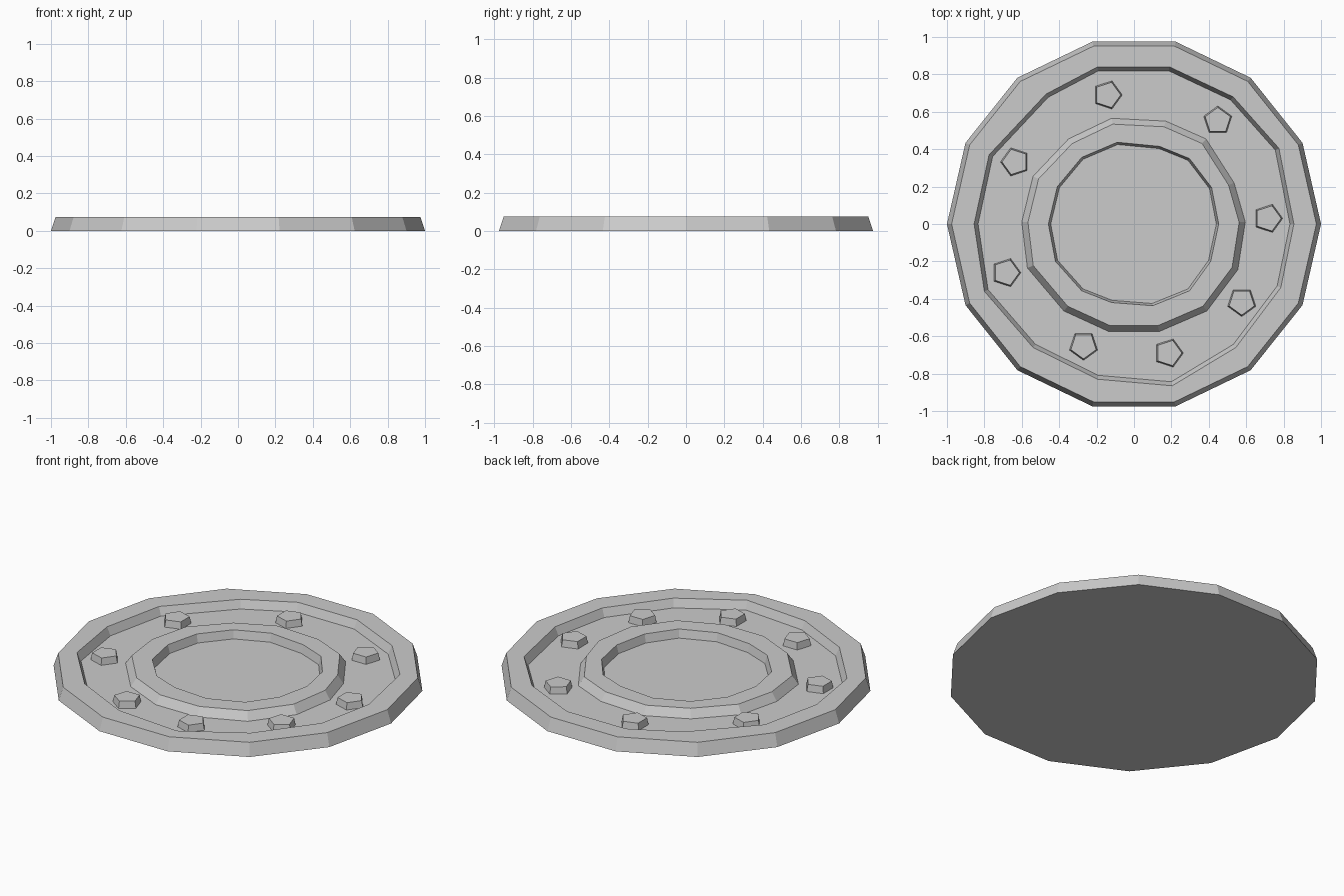
import bpy, bmesh
from math import cos, sin, pi, radians

if "Cube" in bpy.data.objects:
    bpy.data.objects.remove(bpy.data.objects["Cube"])

TOP, FLOOR, BUMP = 0.075, 0.027, 0.067


def polygon(n, r, start=0.0, cx=0.0, cy=0.0):
    return [(cx + r * cos(start + 2 * pi * i / n), cy + r * sin(start + 2 * pi * i / n))
            for i in range(n)]


def scaled(pts, s):
    return [(x * s, y * s) for x, y in pts]


def stacked(name, loops):
    """Skin a list of (outline, z) loops and cap both ends."""
    bm = bmesh.new()
    rings = [[bm.verts.new((x, y, z)) for x, y in pts] for pts, z in loops]
    n = len(rings[0])
    for a, b in zip(rings, rings[1:]):
        for i in range(n):
            j = (i + 1) % n
            bm.faces.new((a[i], a[j], b[j], b[i]))
    bm.faces.new(rings[0][::-1])
    bm.faces.new(rings[-1])
    bmesh.ops.recalc_face_normals(bm, faces=bm.faces)
    mesh = bpy.data.meshes.new(name)
    bm.to_mesh(mesh)
    bm.free()
    ob = bpy.data.objects.new(name, mesh)
    bpy.context.collection.objects.link(ob)
    return ob


# hand-cut outlines, counter-clockwise from +x
groove = [(.855, 0), (.775, .405), (.53, .68), (.19, .84), (-.195, .84), (-.47, .695),
          (-.775, .37), (-.855, 0), (-.80, -.36), (-.54, -.66), (-.195, -.83),
          (.205, -.865), (.545, -.66), (.785, -.34)]
ridge = [(.595, .01), (.535, .22), (.385, .455), (.17, .55), (-.12, .565), (-.35, .455),
         (-.54, .255), (-.6, .01), (-.57, -.235), (-.375, -.465), (-.135, -.575),
         (.135, -.575), (.39, -.465), (.555, -.245)]
recess = [(.453, 0), (.415, .195), (.297, .35), (.137, .415), (-.09, .437), (-.28, .356),
          (-.41, .2), (-.458, 0), (-.42, -.2), (-.28, -.357), (-.12, -.42),
          (.1, -.437), (.297, -.357), (.41, -.2)]

# round slab with ring groove and central recess
stacked("disc", [
    (polygon(14, 1.0), 0), (polygon(14, 0.975), TOP),
    (groove, TOP), (scaled(groove, 0.975), FLOOR),
    (ridge, FLOOR), (scaled(ridge, 0.945), TOP),
    (recess, TOP), (scaled(recess, 0.972), FLOOR)])

# pentagonal studs in the groove: x, y, turn
studs = [(-.142, .69, 0), (.448, .552, 90), (-.635, .332, 180), (.716, .03, 0),
         (-.684, -.26, 0), (.576, -.416, -90), (-.27, -.65, -90), (.185, -.69, 0)]
for k, (x, y, a) in enumerate(studs):
    a = radians(a)
    stacked(f"stud_{k + 1}", [(polygon(5, 0.08, a, x, y), FLOOR - 0.005),
                              (polygon(5, 0.071, a, x, y), BUMP)])
